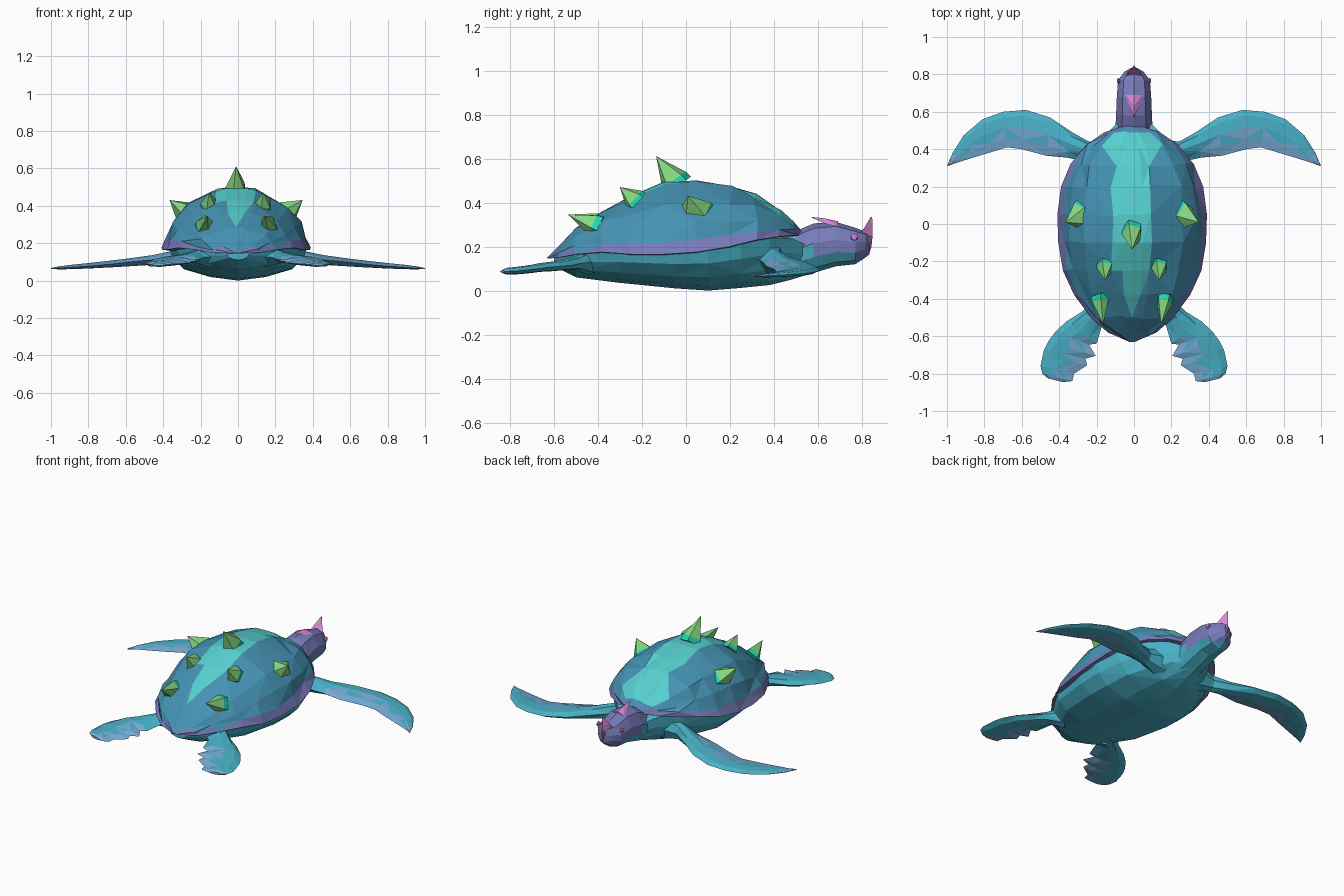
import bpy, bmesh, random
from math import cos, sin, pi
from mathutils import Vector

random.seed(4)
if "Cube" in bpy.data.objects:
    bpy.data.objects.remove(bpy.data.objects["Cube"])


def material(name, hexa):
    """Flat material from an sRGB hex string."""
    rgb = [int(hexa[k:k + 2], 16) / 255 for k in (0, 2, 4)]
    lin = [c / 12.92 if c < 0.04 else ((c + 0.055) / 1.055) ** 2.4 for c in rgb]
    m = bpy.data.materials.new(name)
    m.use_nodes = True
    m.diffuse_color = (*lin, 1)
    m.node_tree.nodes["Principled BSDF"].inputs["Base Color"].default_value = (*lin, 1)
    return m


shell_blue = material("shell_blue", "4593B4")
turquoise = material("crown_turquoise", "56CFCF")
teal = material("skin_teal", "48B0C6")
light_blue = material("fin_light_blue", "78ABD6")
purple = material("head_purple", "787BBA")
pink = material("horn_pink", "D88AD8")
plum = material("beak_plum", "93609A")
green = material("spike_green", "88D882")
mint = material("spike_base_mint", "22D8B4")


def loft(name, rings, mats, rule=None, shift=0):
    """Skin closed rings with triangles; rule(centre, row, column, half) picks the material."""
    bm = bmesh.new()
    vs = [[bm.verts.new(p) for p in ring] for ring in rings]
    n = len(rings[0])
    for i in range(len(rings) - 1):
        for j in range(n):
            k = (j + 1) % n
            a, b, c, d = vs[i][j], vs[i][k], vs[i + 1][k], vs[i + 1][j]
            tris = ((a, b, c), (a, c, d)) if (i + j) % 2 else ((a, b, d), (b, c, d))
            for half, tri in enumerate(tris):
                f = bm.faces.new(tri)
                if rule:
                    f.material_index = rule(f.calc_center_median(), i, j, half)
    for end in (vs[0], vs[-1]):
        f = bm.faces.new(end)
        if rule:
            f.material_index = rule(f.calc_center_median(), 0 if end is vs[0] else len(rings) - 2, 0, 0)
    bmesh.ops.recalc_face_normals(bm, faces=bm.faces)
    me = bpy.data.meshes.new(name)
    bm.to_mesh(me)
    bm.free()
    for m in mats:
        me.materials.append(m)
    ob = bpy.data.objects.new(name, me)
    ob.location.x = shift
    bpy.context.collection.objects.link(ob)
    return ob


def sections(stations, half, jitter=0):
    """Rings across y from (y, half width, low z, high z) and a half profile ending on the middle."""
    profile = half + [(-x, z) for x, z in reversed(half[:-1])]
    rings = []
    for y, w, lo, hi in stations:
        ring = []
        for x, z in profile:
            r = jitter * min(1, w * 4) if 0 < z < 0.97 else 0
            ring.append(Vector((x * w + random.uniform(-r, r), y + random.uniform(-r, r),
                                lo + z * (hi - lo) + random.uniform(-r, r))))
        rings.append(ring)
    return rings


# Shell: purple rim, blue sides, turquoise crown tapering to the back
def shell_rule(c, i, j, half):
    if c.z < 0.235 + 0.1 * c.y:
        return 1
    crown = 0.115 if c.y > -0.15 else 0.115 + (c.y + 0.15) * 0.35
    return 2 if abs(c.x) < crown and c.y < 0.47 else 0


shell = [(-.63, .015, .145, .15), (-.58, .13, .15, .2), (-.5, .22, .165, .285),
         (-.38, .31, .175, .36), (-.25, .37, .165, .43), (-.1, .395, .165, .495),
         (.05, .4, .175, .5), (.2, .38, .2, .475), (.32, .33, .23, .44),
         (.42, .25, .245, .37), (.49, .15, .25, .31), (.53, .03, .25, .265)]
dome = [(.88, -.02), (1, 0), (.92, .18), (.85, .42), (.67, .72), (.28, .96), (.14, .99), (0, 1)]
loft("shell", sections(shell, dome, .012), [shell_blue, purple, turquoise], shell_rule, -.01)

# Belly
belly = [(-.6, .06, .11, .15), (-.5, .2, .06, .17), (-.3, .33, .035, .18), (-.05, .37, .01, .18),
         (.1, .37, 0, .19), (.25, .33, .012, .215), (.38, .25, .025, .24),
         (.48, .15, .05, .24), (.56, .07, .075, .2)]
loft("belly", sections(belly, [(1, 1), (.95, .65), (.78, .32), (.4, .1), (0, 0)]), [teal])

# Neck and head: purple above, teal throat and jaw
head = [(.4, .11, .08, .25), (.5, .1, .06, .27), (.58, .096, .08, .305), (.68, .092, .11, .312),
        (.77, .085, .12, .285), (.815, .05, .15, .268), (.835, .015, .165, .25)]
oval = [(0, 0), (.65, .1), (.95, .32), (1, .6), (.65, .9), (0, 1)]
head_rings = [[Vector((x * w, y, lo + z * (hi - lo))) for x, z in
               oval + [(-x, z) for x, z in reversed(oval[1:-1])]] for y, w, lo, hi in head]
loft("head", head_rings, [purple, teal],
     lambda c, i, j, h: int(c.z < 0.165 + max(0, 0.6 - c.y) * 0.4 and c.y < 0.8))

# Beak with upturned nose horn, (z, back y, front y, half width)
beak = [(.16, .8, .83, .012), (.2, .785, .843, .035), (.25, .785, .848, .045),
        (.285, .81, .848, .03), (.335, .84, .846, .002)]
loft("beak", [[(-w, y0, z), (w, y0, z), (0, y1, z)] for z, y0, y1, w in beak],
     [plum, pink], lambda c, i, j, h: int(c.z > 0.24))

# Swept-back horn on the head, (y, half width, base z, ridge z)
horn = [(.69, .045, .295, .315), (.63, .026, .305, .328), (.57, .002, .332, .335)]
loft("head_horn", [[(-w, y, a), (w, y, a), (0, y, b)] for y, w, a, b in horn], [pink])


def spike(name, base, tip, r, sides=5):
    """Leaning pyramid with a thin mint collar."""
    base, tip = Vector(base), Vector(tip)
    axis = (tip - base).normalized()
    u = axis.cross(Vector((0, 1, 0))).normalized()
    v = axis.cross(u)
    rings = [[base.lerp(tip, t) + (u * cos(2 * pi * k / sides) * 0.8 + v * sin(2 * pi * k / sides)) * r * s
              for k in range(sides)] for t, s in ((0, 1), (.2, .92), (.3, .8), (1, .01))]
    loft(name, rings, [mint, green], lambda c, i, j, h: int(i > 0), -.01)


def limb(name, stations, s, first):
    """Flattened fin from (lead xy, trail xy, z, thickness), light blue along the trailing edge."""
    top = [(0, 0), (.15, .8), (.45, 1), (.75, .6), (1, 0)]
    prof = top + [(u, -h) for u, h in reversed(top[1:-1])]
    rings = []
    for lead, trail, z, th in stations:
        a, b = Vector((*lead, z)), Vector((*trail, z))
        ring = [a.lerp(b, u) + Vector((0, 0, h * th)) for u, h in prof]
        rings.append([Vector((p.x * s, p.y, p.z)) for p in ring])

    def rule(c, i, j, half):
        if i < first:
            return 0
        return int(j in (3, 4) or (j in (2, 5) and (half + i // 2) % 2 == 0) or i > len(stations) - 3)
    loft(name, rings, [teal, light_blue], rule)


front = [((.12, .46), (.12, .24), .15, .09), ((.24, .44), (.24, .33), .14, .05),
         ((.33, .49), (.36, .355), .125, .035), ((.45, .57), (.47, .365), .11, .026),
         ((.58, .61), (.6, .4), .097, .021), ((.7, .6), (.68, .41), .088, .018),
         ((.81, .56), (.76, .385), .08, .015), ((.91, .475), (.86, .355), .073, .012),
         ((.97, .38), (.94, .33), .068, .008), ((1, .31), (.99, .312), .065, .003)]
rear = [((.2, -.4), (.08, -.5), .13, .06), ((.28, -.47), (.17, -.54), .125, .03),
        ((.36, -.52), (.2, -.64), .115, .024), ((.42, -.575), (.24, -.645), .11, .022),
        ((.46, -.63), (.205, -.705), .105, .02), ((.48, -.67), (.26, -.72), .1, .019),
        ((.49, -.71), (.25, -.755), .095, .018), ((.5, -.76), (.32, -.8), .09, .017),
        ((.49, -.8), (.33, -.84), .088, .015), ((.46, -.825), (.38, -.845), .087, .008)]

# Paired parts on both sides
for side, s in (("left", 1), ("right", -1)):
    limb(side + "_front_flipper", front, s, 2)
    limb(side + "_rear_flipper", rear, s, 2)
    spike(side + "_side_spike", (s * .26, .05, .355), (s * .355, .01, .43), .085)
    spike(side + "_back_spike", (s * .145, -.22, .4), (s * .145, -.3, .47), .06)
    spike(side + "_tail_spike", (s * .175, -.39, .29), (s * .155, -.535, .345), .06)
    bpy.ops.mesh.primitive_ico_sphere_add(subdivisions=1, radius=.018, location=(s * .083, .765, .242))
    eye = bpy.context.object
    eye.name = side + "_eye"
    eye.scale.x = 0.5
    eye.data.materials.append(pink)

spike("crown_spike", (0, -.035, .475), (0, -.135, .61), .075)
